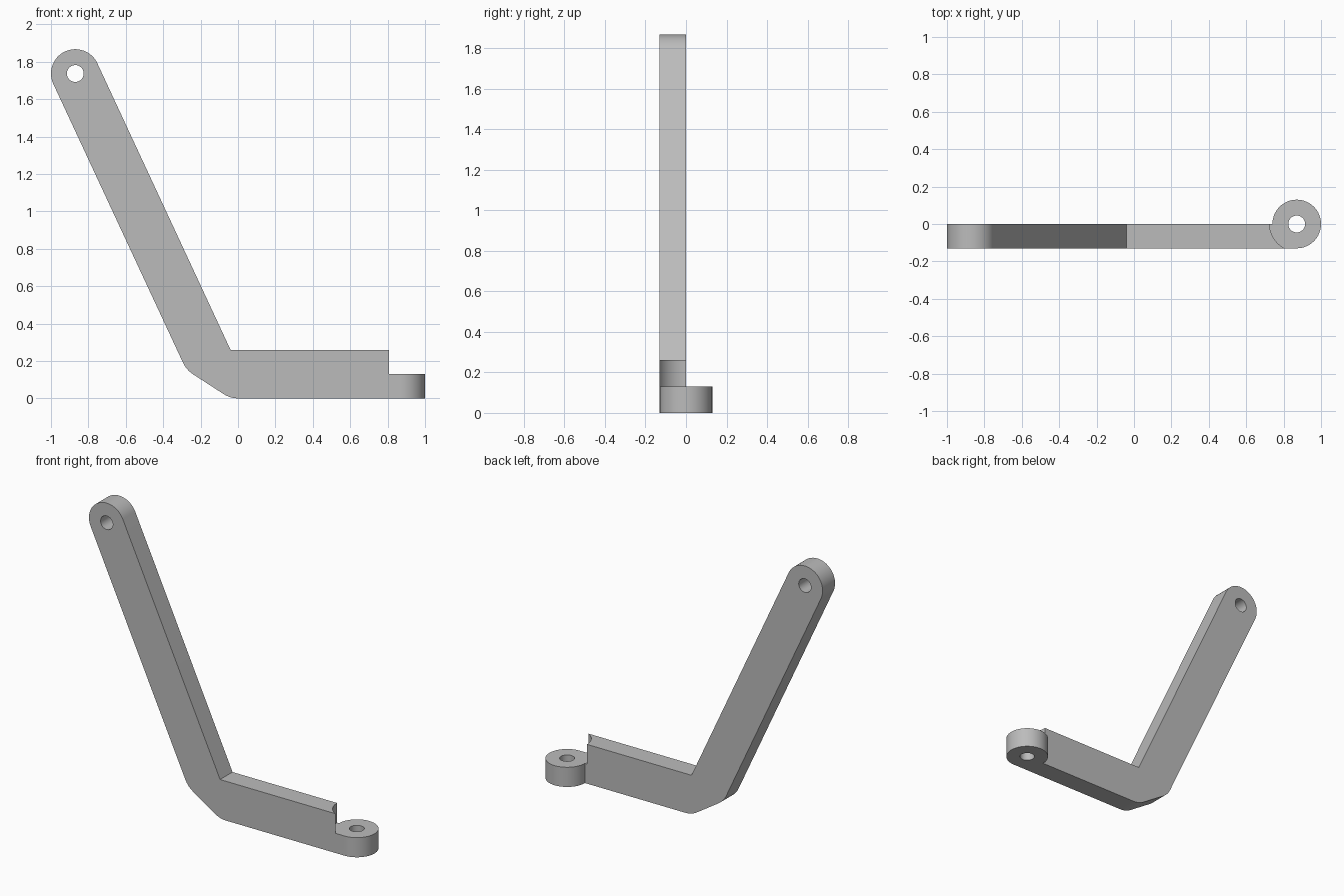
import bpy, bmesh
from math import sin, cos, pi, radians
from mathutils import Matrix, Vector

cube = bpy.data.objects.get("Cube")
if cube:
    bpy.data.objects.remove(cube, do_unlink=True)

R = 0.13                            # lug radius, also the plate thickness
HOLE = 0.045
ARM_END = Vector((-0.87, 1.737))    # eye at the top of the arm (x, z)
FOOT_X = 0.87                       # eye of the foot lug
ARM_ANGLE = radians(24.9)           # direction of the arm's right-hand normal

grey = bpy.data.materials.new("plain_grey")
grey.use_nodes = True
colour = (0.5, 0.5, 0.5, 1)
grey.diffuse_color = colour
grey.node_tree.nodes["Principled BSDF"].inputs["Base Color"].default_value = colour


def finish(bm, name):
    bmesh.ops.recalc_face_normals(bm, faces=bm.faces)
    mesh = bpy.data.meshes.new(name)
    bm.to_mesh(mesh)
    bm.free()
    mesh.materials.append(grey)
    obj = bpy.data.objects.new(name, mesh)
    bpy.context.collection.objects.link(obj)
    return obj


def cylinder(name, radius, depth, centre, along_y=False):
    bm = bmesh.new()
    turn = Matrix.Rotation(pi / 2 if along_y else 0, 4, 'X')
    bmesh.ops.create_cone(bm, cap_ends=True, segments=64, radius1=radius,
                          radius2=radius, depth=depth,
                          matrix=Matrix.Translation(centre) @ turn)
    return finish(bm, name)


def fillet(before, corner, after, size=0.045, steps=8):
    """Rounded corner points along a quadratic curve."""
    a = corner + (before - corner).normalized() * size
    b = corner + (after - corner).normalized() * size
    ts = [i / steps for i in range(steps + 1)]
    return [a * (1 - t) ** 2 + corner * 2 * t * (1 - t) + b * t * t for t in ts]


def combine(target, tool, operation):
    mod = target.modifiers.new(operation.lower(), 'BOOLEAN')
    mod.operation = operation
    mod.solver = 'EXACT'
    mod.object = tool
    bpy.context.view_layer.objects.active = target
    bpy.ops.object.modifier_apply(modifier=mod.name)
    bpy.data.objects.remove(tool, do_unlink=True)


# Bent plate outline: rounded arm end, chamfered elbow, straight foot
arc = [ARM_END + R * Vector((cos(a), sin(a)))
       for a in (ARM_ANGLE + pi * i / 32 for i in range(33))]
outer, heel = Vector((-0.276, 0.152)), Vector((-0.041, 0))
foot_low, foot_high = Vector((FOOT_X, 0)), Vector((FOOT_X, 0.26))
outline = (arc + fillet(arc[-1], outer, heel) + fillet(outer, heel, foot_low)
           + [foot_low, foot_high, Vector((-0.04, 0.26))])

bm = bmesh.new()
face = bm.faces.new([bm.verts.new((p.x, -R, p.y)) for p in outline])
extruded = bmesh.ops.extrude_face_region(bm, geom=[face])["geom"]
bmesh.ops.translate(bm, vec=(0, R, 0),
                    verts=[v for v in extruded if isinstance(v, bmesh.types.BMVert)])
bracket = finish(bm, "angled_bracket")

# Clearance above the foot lug, then the lug itself and both holes
combine(bracket, cylinder("lug_clearance", 0.145, 0.4, (FOOT_X, 0, R + 0.2)), 'DIFFERENCE')
combine(bracket, cylinder("foot_lug", R, R, (FOOT_X, 0, R / 2)), 'UNION')
combine(bracket, cylinder("foot_hole", HOLE, 1, (FOOT_X, 0, 0)), 'DIFFERENCE')
combine(bracket, cylinder("arm_hole", HOLE, 1, (ARM_END.x, 0, ARM_END.y), True), 'DIFFERENCE')

bpy.ops.object.select_all(action='DESELECT')
bracket.select_set(True)
bpy.context.view_layer.objects.active = bracket
bpy.ops.object.shade_smooth_by_angle(angle=radians(25))
